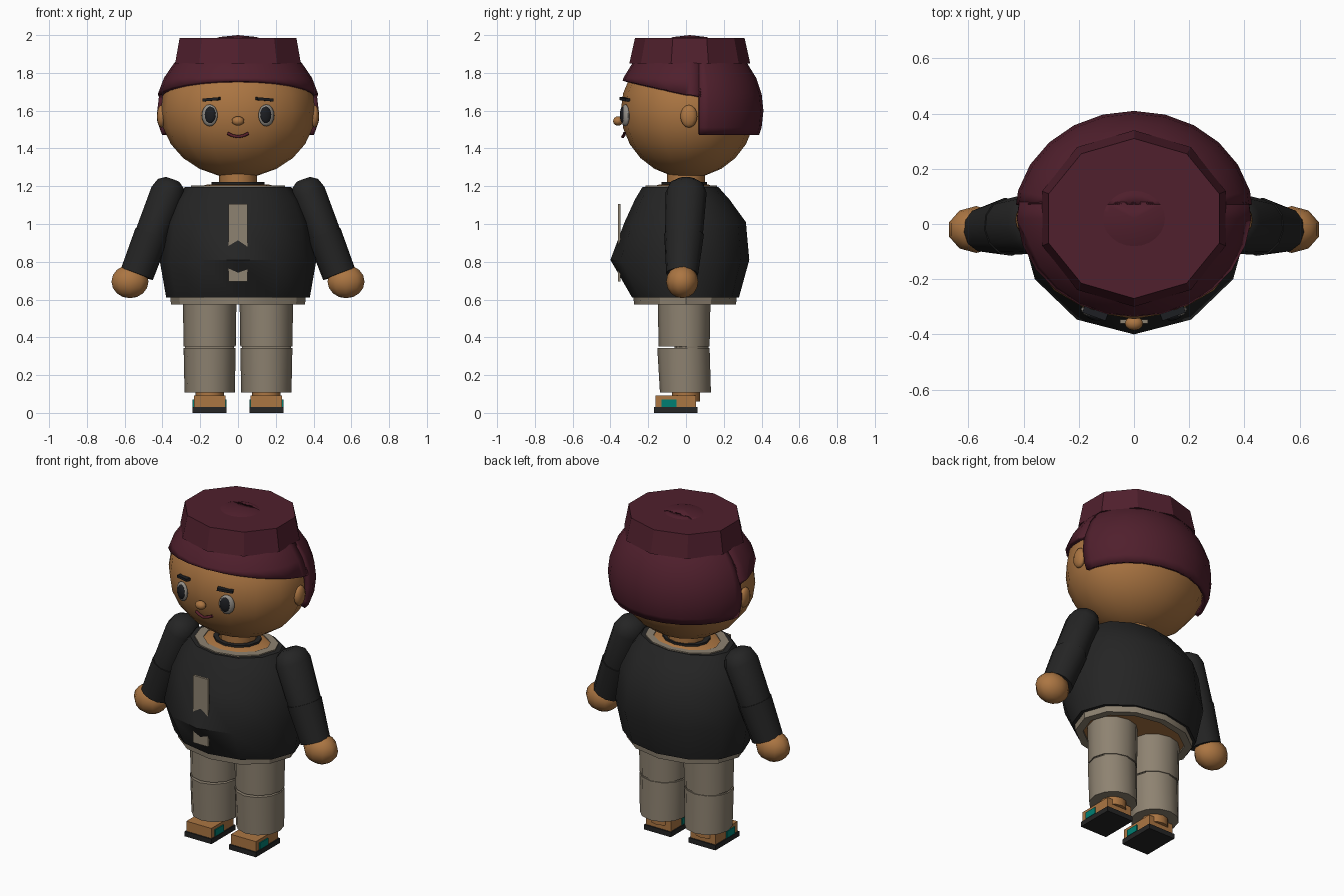
import bpy, bmesh, math
from mathutils import Vector, Matrix, Euler

cube = bpy.data.objects.get("Cube")
if cube:
    bpy.data.objects.remove(cube)


def material(name, r, g, b):
    m = bpy.data.materials.new(name)
    m.use_nodes = True
    m.diffuse_color = (r, g, b, 1)
    shader = m.node_tree.nodes["Principled BSDF"]
    shader.inputs["Base Color"].default_value = (r, g, b, 1)
    shader.inputs["Roughness"].default_value = 0.9
    return m


SKIN = material("warm skin", 0.41, 0.18, 0.055)
MAROON = material("maroon cloth", 0.08, 0.014, 0.026)
BLACK = material("black cloth", 0.018, 0.018, 0.018)
KHAKI = material("khaki cloth", 0.27, 0.225, 0.165)
TEAL = material("teal strap", 0.0, 0.21, 0.17)
EYE = material("eye grey", 0.3, 0.28, 0.25)
PUPIL = material("pupil black", 0.012, 0.013, 0.016)
LIP = material("lip red", 0.1, 0.015, 0.025)


def finish(name, bm, mat, smooth=40):
    bmesh.ops.recalc_face_normals(bm, faces=bm.faces[:])
    mesh = bpy.data.meshes.new(name)
    bm.to_mesh(mesh)
    bm.free()
    mesh.materials.append(mat)
    ob = bpy.data.objects.new(name, mesh)
    bpy.context.collection.objects.link(ob)
    if smooth:
        bpy.ops.object.select_all(action="DESELECT")
        ob.select_set(True)
        bpy.context.view_layer.objects.active = ob
        bpy.ops.object.shade_smooth_by_angle(angle=math.radians(smooth))
    return ob


def place(loc, size, rot=(0, 0, 0)):
    return (Matrix.Translation(loc) @ Euler(rot).to_matrix().to_4x4()
            @ Matrix.Diagonal((*size, 1)))


def box(name, loc, size, mat, rot=(0, 0, 0)):
    bm = bmesh.new()
    bmesh.ops.create_cube(bm, size=1, matrix=place(loc, size, rot))
    return finish(name, bm, mat, 0)


def ball(name, loc, radii, mat, segs=12, rings=8, rot=(0, 0, 0), cuts=()):
    """Ellipsoid; each cut is (point, normal), removing the normal's side."""
    bm = bmesh.new()
    bmesh.ops.create_uvsphere(bm, u_segments=segs, v_segments=rings, radius=1,
                              matrix=place(loc, radii, rot))
    for point, normal in cuts:
        bmesh.ops.bisect_plane(bm, geom=bm.verts[:] + bm.edges[:] + bm.faces[:],
                               plane_co=point, plane_no=normal, clear_outer=True)
    return finish(name, bm, mat, 60)


def loft(name, rings, mat, segs=12, caps=True, smooth=40, closed=False):
    """Skin through elliptical rings given as (z, x radius, front y, back y)."""
    bm = bmesh.new()
    loops = []
    for z, rx, front, back in rings:
        mid = 0 if front < 0 < back else (front + back) / 2
        loop = []
        for i in range(segs):
            a = 2 * math.pi * i / segs
            depth = (back - mid) if math.cos(a) > 0 else (mid - front)
            loop.append(bm.verts.new((rx * math.sin(a), mid + depth * math.cos(a), z)))
        loops.append(loop)
    pairs = list(zip(loops, loops[1:]))
    if closed:
        pairs.append((loops[-1], loops[0]))
    for low, high in pairs:
        for i in range(segs):
            j = (i + 1) % segs
            bm.faces.new((low[i], low[j], high[j], high[i]))
    if caps and not closed:
        bm.faces.new(loops[0])
        bm.faces.new(loops[-1])
    return finish(name, bm, mat, smooth)


# Head and hair
ball("head", (0, 0.01, 1.6), (0.41, 0.355, 0.355), SKIN, 16, 12)
hair_at, hair_size = (0, 0.02, 1.6), (0.435, 0.39, 0.4)
hair_back = ball("hair_back", hair_at, hair_size, MAROON, 24, 14,
                 cuts=[((0, 0.07, 0), (0, -1, 0)), ((0, 0, 1.47), (0, 0, -1))])
hair_front = ball("hair_front", hair_at, hair_size, MAROON, 24, 14,
                  cuts=[((0, -0.34, 1.76), (0, -0.21, -1)), ((0, 0.08, 0), (0, 1, 0))])
for part in (hair_back, hair_front):
    shell = part.modifiers.new("thickness", "SOLIDIFY")
    shell.thickness = 0.025
    shell.offset = -1

# Ten-sided hat
hat = loft("hat", [(1.85, 0.35, -0.32, 0.32), (1.985, 0.325, -0.29, 0.29)],
           MAROON, segs=10, smooth=0)
hat.location.y = 0.02

# Face
ball("nose", (0, -0.36, 1.545), (0.033, 0.026, 0.025), SKIN)
curve = bpy.data.curves.new("mouth", "CURVE")
curve.dimensions = "3D"
curve.bevel_depth = 0.008
line = curve.splines.new("POLY")
path = [(-0.055, 1.48), (-0.03, 1.468), (0, 1.462), (0.03, 1.468), (0.055, 1.48)]
line.points.add(len(path) - 1)
for point, (x, z) in zip(line.points, path):
    point.co = (x, -0.325 - 0.01 * (1 - abs(x) / 0.055), z, 1)
curve.materials.append(LIP)
bpy.context.collection.objects.link(bpy.data.objects.new("mouth", curve))

for side, s in (("left", 1), ("right", -1)):
    ball(side + "_ear", (s * 0.405, 0.015, 1.57), (0.025, 0.045, 0.06), SKIN)
    yaw = (0, 0, s * 0.35)
    ball(side + "_eye", (s * 0.15, -0.322, 1.575), (0.045, 0.02, 0.058), EYE, rot=yaw)
    ball(side + "_pupil", (s * 0.148, -0.333, 1.577), (0.032, 0.015, 0.045), PUPIL, rot=yaw)
    box(side + "_brow", (s * 0.14, -0.322, 1.66), (0.09, 0.03, 0.015), PUPIL,
        (0, s * 0.08, s * 0.35))

# Neck, collar and necklace
loft("neck", [(1.15, 0.1, -0.1, 0.1), (1.3, 0.1, -0.1, 0.1)], SKIN)
loft("upper_chest", [(1.1, 0.21, -0.18, 0.14), (1.195, 0.21, -0.18, 0.14),
                     (1.21, 0.16, -0.14, 0.12)], SKIN)
loft("necklace", [(1.2, 0.14, -0.13, 0.11), (1.222, 0.14, -0.13, 0.11),
                  (1.222, 0.11, -0.105, 0.1), (1.2, 0.11, -0.105, 0.1)],
     BLACK, closed=True)
loft("collar", [(1.17, 0.25, -0.215, 0.165), (1.204, 0.25, -0.215, 0.165),
                (1.204, 0.2, -0.17, 0.13), (1.17, 0.2, -0.17, 0.13)],
     KHAKI, closed=True, smooth=30)

# Shirt, hem and placket
loft("shirt", [(0.61, 0.38, -0.285, 0.28), (0.81, 0.415, -0.4, 0.335),
               (1.01, 0.385, -0.325, 0.317), (1.13, 0.335, -0.27, 0.23),
               (1.197, 0.28, -0.23, 0.17)], BLACK)
loft("shirt_hem", [(0.575, 0.355, -0.275, 0.265), (0.63, 0.36, -0.28, 0.27),
                   (0.63, 0.31, -0.235, 0.225), (0.575, 0.31, -0.235, 0.225)],
     KHAKI, closed=True, smooth=30)
loft("lower_body", [(0.585, 0.315, -0.24, 0.23), (0.7, 0.32, -0.24, 0.23)], SKIN)
box("placket", (0, -0.354, 0.9), (0.1, 0.014, 0.41), KHAKI)

for side, s in (("left", 1), ("right", -1)):
    # Sleeves run along the shoulder-to-wrist line
    shoulder, wrist = Vector((s * 0.372, 0, 1.165)), Vector((s * 0.535, -0.02, 0.735))
    along = wrist - shoulder
    turn = along.to_track_quat("Z", "Y").to_matrix().to_4x4()
    upper = [(-0.075, 0.05, 0.04), (-0.05, 0.09, 0.075), (0, 0.11, 0.092), (0.25, 0.1, 0.09)]
    lower = [(0.235, 0.106, 0.094), (along.length, 0.085, 0.09)]
    for name, rings in (("upper_sleeve", upper), ("lower_sleeve", lower)):
        sleeve = loft(f"{side}_{name}", [(z, w, -d, d) for z, w, d in rings], BLACK, smooth=50)
        sleeve.matrix_world = Matrix.Translation(shoulder) @ turn
    ball(side + "_hand", (s * 0.572, -0.02, 0.695), (0.103, 0.085, 0.088), SKIN, 10, 8)

    # Trouser legs, with a fold at the knee
    thigh = loft(side + "_thigh", [(0.352, 0.138, -0.145, 0.125),
                                   (0.62, 0.142, -0.15, 0.13)], KHAKI)
    shin = loft(side + "_shin", [(0.108, 0.133, -0.138, 0.132),
                                 (0.343, 0.138, -0.152, 0.125)], KHAKI)
    knee = loft(side + "_knee", [(0.33, 0.13, -0.06, 0.12), (0.37, 0.13, -0.06, 0.12)], KHAKI)
    ankle = loft(side + "_ankle", [(0.06, 0.075, -0.075, 0.075),
                                   (0.12, 0.075, -0.075, 0.075)], SKIN)
    for part in (thigh, shin, knee, ankle):
        part.location.x = s * 0.15

    # Sandals
    box(side + "_foot", (s * 0.15, -0.055, 0.058), (0.168, 0.215, 0.066), SKIN)
    box(side + "_sole", (s * 0.15, -0.055, 0.015), (0.18, 0.23, 0.03), BLACK)
    for edge in (-1, 1):
        box(side + "_strap", (s * 0.15 + edge * 0.086, -0.09, 0.052),
            (0.008, 0.08, 0.04), TEAL)
